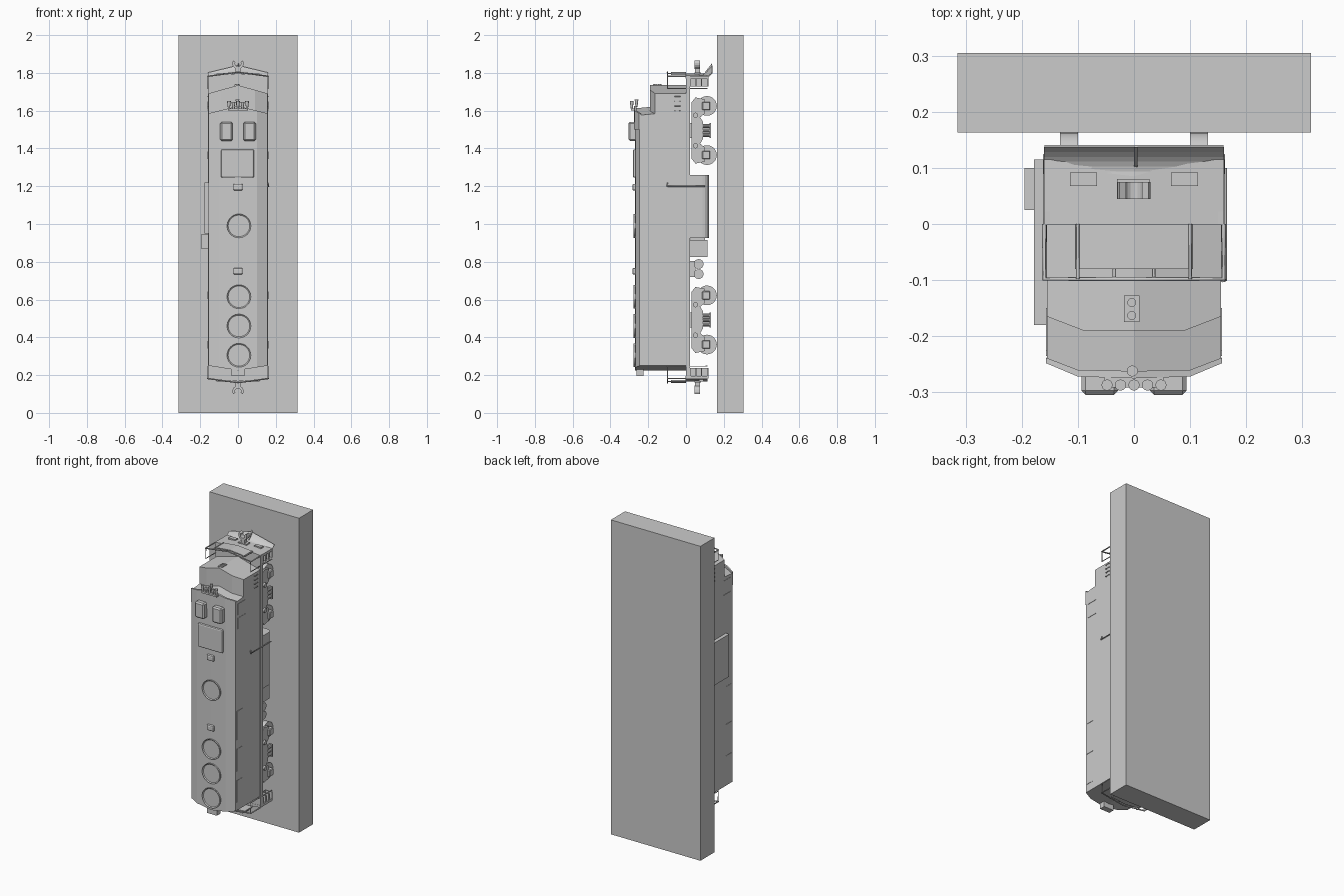
import bpy, bmesh
from math import sin, cos, pi, radians
from mathutils import Vector

if "Cube" in bpy.data.objects:
    bpy.data.objects.remove(bpy.data.objects["Cube"])


def finish(name, bm):
    bmesh.ops.remove_doubles(bm, verts=bm.verts, dist=1e-5)
    bmesh.ops.recalc_face_normals(bm, faces=bm.faces)
    me = bpy.data.meshes.new(name)
    bm.to_mesh(me)
    bm.free()
    ob = bpy.data.objects.new(name, me)
    bpy.context.collection.objects.link(ob)
    return ob


def box(name, x0, x1, y0, y1, z0, z1, bevel=0, segments=1):
    bm = bmesh.new()
    bmesh.ops.create_cube(bm, size=1)
    for v in bm.verts:
        v.co = ((x0 + x1) / 2 + v.co.x * (x1 - x0), (y0 + y1) / 2 + v.co.y * (y1 - y0),
                (z0 + z1) / 2 + v.co.z * (z1 - z0))
    ob = finish(name, bm)
    if bevel:
        m = ob.modifiers.new("Bevel", 'BEVEL')
        m.width, m.segments = bevel, segments
    return ob


def cyl(name, loc, r, depth, axis, n=24, r2=None):
    rot = {'x': (0, pi / 2, 0), 'y': (pi / 2, 0, 0), 'z': (0, 0, 0)}[axis]
    bpy.ops.mesh.primitive_cone_add(vertices=n, radius1=r, radius2=r if r2 is None else r2,
                                    depth=depth, location=loc, rotation=rot)
    ob = bpy.context.object
    ob.name = name
    bpy.ops.object.shade_smooth_by_angle(angle=radians(35))
    return ob


def prism(name, pts, vec):
    bm = bmesh.new()
    f = bm.faces.new([bm.verts.new(p) for p in pts])
    g = bmesh.ops.extrude_face_region(bm, geom=[f])['geom']
    bmesh.ops.translate(bm, vec=Vector(vec), verts=[v for v in g if isinstance(v, bmesh.types.BMVert)])
    return finish(name, bm)


def hull(name, half, zlo, zhi):
    # symmetric (x, y) section run along z; the ends are V-shaped
    bm = bmesh.new()
    for s in (1, -1):
        lo = [bm.verts.new((s * x, y, zlo(x, y))) for x, y in half]
        hi = [bm.verts.new((s * x, y, zhi(x, y))) for x, y in half]
        bm.faces.new(lo)
        bm.faces.new(hi)
        for i in range(len(half) - 1):
            bm.faces.new((lo[i], lo[i + 1], hi[i + 1], hi[i]))
    return finish(name, bm)


def pipe(name, pts, r):
    cu = bpy.data.curves.new(name, 'CURVE')
    cu.dimensions, cu.bevel_depth, cu.bevel_resolution = '3D', r, 1
    sp = cu.splines.new('POLY')
    sp.points.add(len(pts) - 1)
    for p, c in zip(sp.points, pts):
        p.co = (*c, 1)
    ob = bpy.data.objects.new(name, cu)
    bpy.context.collection.objects.link(ob)
    return ob


# Backing slab
box("slab", -0.315, 0.315, 0.163, 0.305, 0, 2)

# Main hood with cab, nose and underframe
hull("main_hood", [(0, 0), (0.155, 0), (0.155, -0.245), (0.1, -0.268), (0, -0.27)],
     lambda x, y: 0.225 + 0.16 * x, lambda x, y: 1.62 - 0.25 * x + 0.1 * (y + 0.19))
hull("cab_visor", [(0, -0.262), (0.1, -0.26), (0.157, -0.238), (0.157, -0.248), (0.1, -0.272), (0, -0.275)],
     lambda x, y: 1.5, lambda x, y: 1.625 - 0.25 * x)
hull("nose", [(0, 0), (0.155, 0), (0.155, -0.165), (0.09, -0.19), (0, -0.19)],
     lambda x, y: 1.55, lambda x, y: 1.735 - 0.28 * x)
box("nose_headlight", -0.018, 0.01, -0.175, -0.127, 1.70, 1.738)
for y in (-0.163, -0.14):
    cyl("headlight_lens", (-0.004, y, 1.739), 0.008, 0.006, 'z', 12)
box("underframe", -0.16, 0.16, 0, 0.022, 0.18, 1.785)

# Roof fans, hatch, vents and cooling units
for z in (0.305, 0.46, 0.615, 0.99):
    fan = cyl("roof_fan", (0.005, -0.27, z), 0.063, 0.016, 'y', 32)
    bm = bmesh.new()
    bm.from_mesh(fan.data)
    bm.faces.ensure_lookup_table()
    top = [f for f in bm.faces if len(f.verts) > 4 and f.normal.z > 0.5]
    bmesh.ops.inset_region(bm, faces=top, thickness=0.006)
    bmesh.ops.translate(bm, vec=(0, 0, -0.005), verts=top[0].verts)
    bm.to_mesh(fan.data)
    bm.free()
box("roof_hatch", -0.09, 0.085, -0.281, -0.26, 1.245, 1.395, 0.008, 2)
for z in (0.75, 1.195):
    box("exhaust_vent", -0.025, 0.025, -0.284, -0.26, z - 0.018, z + 0.018, 0.008, 2)
for s in (-1, 1):
    box("cooling_unit", s * 0.061 - 0.033, s * 0.061 + 0.033, -0.305, -0.26, 1.44, 1.54, 0.008)
box("rear_light_box", -0.035, 0.035, -0.262, -0.225, 0.195, 0.24)

# Horn cluster
for i in range(5):
    cyl("horn", (-0.048 + 0.024 * i, -0.287, 1.625), 0.004, 0.05 - 0.01 * (i % 2), 'z', 12, 0.01)
cyl("horn", (-0.003, -0.262, 1.64), 0.005, 0.04, 'z', 12, 0.01)
box("horn_bracket", -0.053, 0.053, -0.291, -0.268, 1.6, 1.612)

# Side cabinets, doors, windows
box("side_cabinet", -0.178, -0.15, -0.18, 0.115, 0.95, 1.22)
box("side_battery_box", -0.195, -0.15, 0.025, 0.1, 0.87, 0.945)
pipe("side_pipe", [(0.158, -0.1, 1.22), (0.162, -0.1, 1.2), (0.162, 0.1, 1.2)], 0.004)
for s in (-1, 1):
    for z in (1.40, 1.49):
        box("cab_window", s * 0.154, s * 0.157, -0.225, -0.15, z, z + 0.07)
    for z0, z1 in ((0.3, 0.44), (0.5, 0.64), (0.7, 0.88)):
        box("side_grille", s * 0.154, s * 0.157, -0.235, -0.18, z0, z1)
    for k in range(4):
        z = 1.60 + 0.025 * k
        pipe("grab_iron", [(s * 0.153, -0.06, z), (s * 0.161, -0.06, z),
                           (s * 0.161, -0.03, z), (s * 0.153, -0.03, z)], 0.002)

# Fuel tank, equipment box and air cylinders underneath
tank = box("fuel_tank", -0.155, 0.155, 0.02, 0.122, 0.925, 1.26, 0.035, 4)
tank.modifiers["Bevel"].limit_method = 'WEIGHT'
attr = tank.data.attributes.new("bevel_weight_edge", 'FLOAT', 'EDGE')
for e in tank.data.edges:
    a, b = (tank.data.vertices[i].co for i in e.vertices)
    attr.data[e.index].value = 1.0 if abs(a.z - b.z) > 0.1 and a.y > 0.1 else 0.0
box("equipment_box", -0.14, 0.14, 0.02, 0.115, 0.825, 0.915)
for z in (0.735, 0.788):
    cyl("air_cylinder", (0, 0.067, z), 0.026, 0.27, 'x')
box("cylinder_bracket", -0.1, 0.1, 0.02, 0.05, 0.72, 0.805)

# Trucks: wheels, axles, side frames, springs
frame = [(0.03, -0.15), (0.03, 0.15), (0.05, 0.175), (0.1, 0.165), (0.1, 0.09), (0.075, 0.07),
         (0.09, 0.045), (0.09, -0.045), (0.075, -0.07), (0.1, -0.09), (0.1, -0.165), (0.05, -0.175)]
for zc in (0.492, 1.495):
    box("truck_bolster", -0.135, 0.135, 0.02, 0.09, zc - 0.04, zc + 0.04)
    for d in (-0.13, 0.13):
        cyl("axle", (0, 0.111, zc + d), 0.012, 0.28, 'x', 12)
    for s in (-1, 1):
        prism("truck_side_frame", [(s * 0.133, y, zc + z) for y, z in frame], (s * 0.016, 0, 0))
        box("spring_plank", s * 0.14 - 0.012, s * 0.14 + 0.012, 0.125, 0.133, zc - 0.04, zc + 0.04)
        for d in (-0.024, 0, 0.024):
            cyl("spring", (s * 0.14, 0.108, zc + d), 0.01, 0.04, 'y', 10)
        for d in (-0.13, 0.13):
            cyl("wheel", (s * 0.1195, 0.111, zc + d), 0.052, 0.025, 'x', 32)
            cyl("wheel_flange", (s * 0.104, 0.111, zc + d), 0.052, 0.008, 'x', 32)
            box("journal_box", s * 0.147 - 0.015, s * 0.147 + 0.015, 0.085, 0.128,
                zc + d - 0.022, zc + d + 0.022, 0.004)
            cyl("brake_cylinder", (s * 0.145, 0.05, zc + d * 0.62), 0.014, 0.03, 'x', 12)

# Both ends: pilot plate, rails, steps and coupler
ZC = 0.982
for e in (1, -1):
    def Z(d, e=e):
        return ZC + e * d
    hull("pilot_plate", [(0, -0.002), (0.16, -0.002), (0.16, 0.115), (0, 0.115)],
         lambda x, y: Z(0.80 - 0.08 * x), lambda x, y: Z(0.815 - 0.08 * x))
    hull("end_panel", [(0, -0.08), (0.105, -0.08), (0.105, 0), (0, 0)],
         lambda x, y: Z(0.818 - 0.1 * x), lambda x, y: Z(0.824 - 0.1 * x))
    rail = [(-0.16, 0, 0.80), (-0.16, -0.098, 0.80), (0, -0.098, 0.822), (0.16, -0.098, 0.80), (0.16, 0, 0.80)]
    pipe("end_handrail", [(x, y, Z(d)) for x, y, d in rail], 0.004)
    for x in (-0.1, -0.035, 0.035, 0.1):
        pipe("rail_post", [(x, 0, Z(0.815)), (x, -0.098, Z(0.815))], 0.003)
    for s in (-1, 1):
        for y in (0.02, 0.05, 0.08, 0.112):
            box("step_tread", s * 0.135 - 0.025, s * 0.135 + 0.025, y, y + 0.006, *sorted((Z(0.745), Z(0.80))))
        box("step_side", s * 0.112 - 0.002, s * 0.112 + 0.002, 0, 0.118, *sorted((Z(0.745), Z(0.80))))
        pipe("step_rail", [(s * 0.158, -0.098, Z(0.80)), (s * 0.158, -0.098, Z(0.735)),
                           (s * 0.158, 0.115, Z(0.735))], 0.003)
        box("pilot_socket", s * 0.09 - 0.024, s * 0.09 + 0.024, 0.068, 0.092, *sorted((Z(0.8), Z(0.816))))
    box("coupler_shank", -0.012, 0.012, 0.047, 0.073, *sorted((Z(0.77), Z(0.845))))
    box("coupler_pocket", -0.03, 0.028, 0.045, 0.08, *sorted((Z(0.79), Z(0.82))))
    arc = [radians(150 + 24 * i) for i in range(11)]
    jaw = [(0.03 * cos(a), 0.868 + 0.03 * sin(a)) for a in arc]
    jaw += [(0.016 * cos(a), 0.868 + 0.016 * sin(a)) for a in reversed(arc)]
    prism("coupler_jaw", [(x, 0.045, Z(z)) for x, z in jaw], (0, 0.03, 0))

# Curved snow plow on the cab end
bm = bmesh.new()
rows = []
for i in range(7):
    t = i / 6
    y, z = 0.085 + 0.052 * t, 1.797 + 0.043 * t * t
    rows.append([bm.verts.new((x, y, z - 0.24 * abs(x) * (0.4 + 0.6 * t))) for x in (-0.16, 0, 0.16)])
for a, b in zip(rows, rows[1:]):
    for j in range(2):
        bm.faces.new((a[j], a[j + 1], b[j + 1], b[j]))
plow = finish("snow_plow", bm)
m = plow.modifiers.new("Solidify", 'SOLIDIFY')
m.thickness = 0.005
prism("plow_blade", [(0, 0.1, 1.795), (0, 0.137, 1.835), (0, 0.137, 1.85), (0, 0.105, 1.81)], (0.006, 0, 0))
